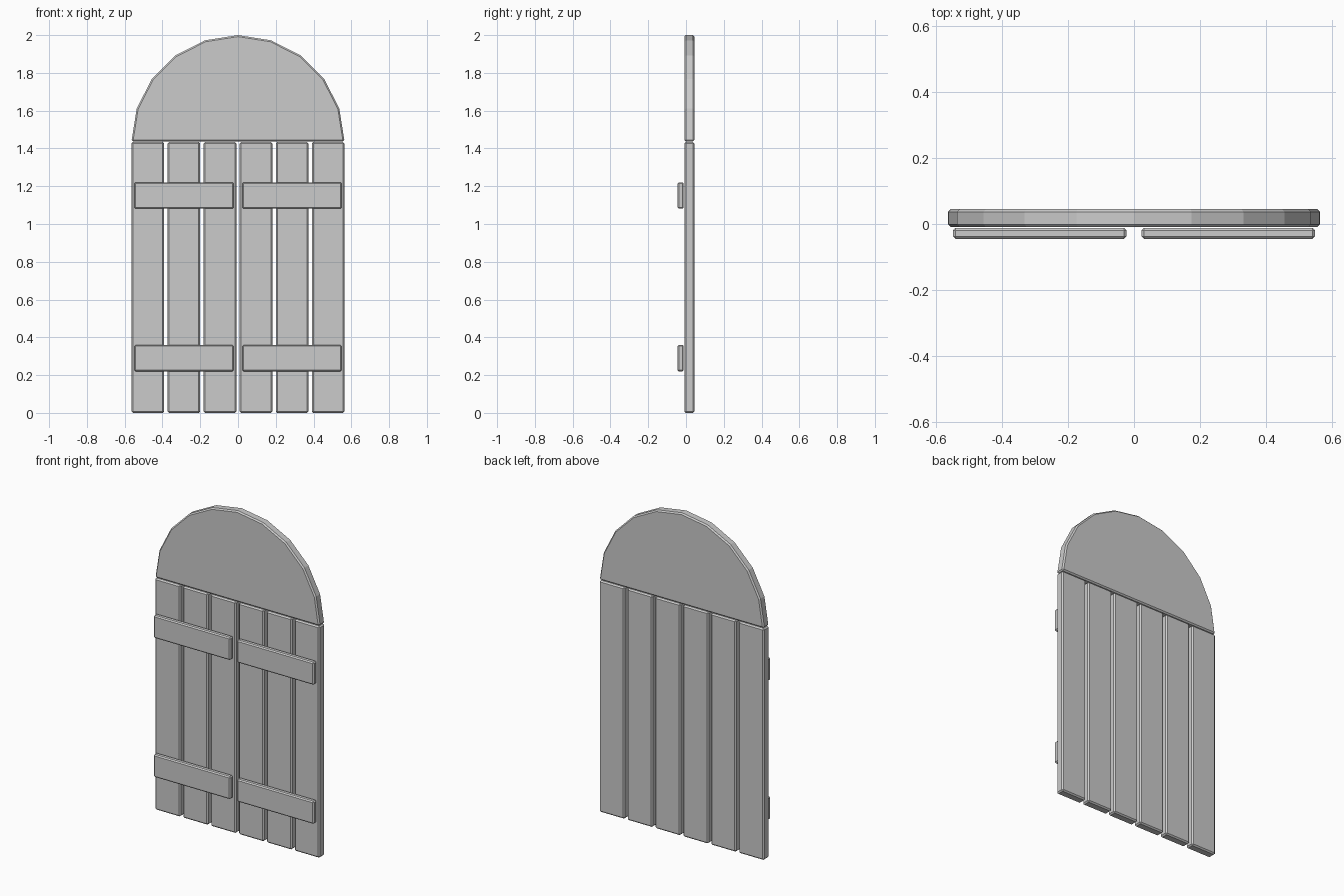
import bpy, bmesh, math

if "Cube" in bpy.data.objects:
    bpy.data.objects.remove(bpy.data.objects["Cube"])

BACK, FACE = 0.045, -0.009      # plank depth range
BATTEN_BACK, BATTEN_FRONT = -0.012, -0.045


def extrude_profile(name, pts, y0, y1, bevel):
    """Solid from an x-z outline, extruded from y0 to y1 with chamfered edges."""
    bm = bmesh.new()
    face = bm.faces.new([bm.verts.new((x, y0, z)) for x, z in pts])
    ext = bmesh.ops.extrude_face_region(bm, geom=[face])
    verts = [v for v in ext["geom"] if isinstance(v, bmesh.types.BMVert)]
    bmesh.ops.translate(bm, verts=verts, vec=(0, y1 - y0, 0))
    bmesh.ops.recalc_face_normals(bm, faces=bm.faces)
    mesh = bpy.data.meshes.new(name)
    bm.to_mesh(mesh)
    bm.free()
    obj = bpy.data.objects.new(name, mesh)
    bpy.context.collection.objects.link(obj)
    mod = obj.modifiers.new("chamfer", "BEVEL")
    mod.width = bevel
    mod.segments = 1
    mod.limit_method = "ANGLE"
    mod.angle_limit = math.radians(30)
    return obj


def board(name, x0, x1, z0, z1, y0, y1, bevel):
    return extrude_profile(name, [(x0, z0), (x1, z0), (x1, z1), (x0, z1)], y0, y1, bevel)


# Six vertical planks, three per door leaf
for i in range(6):
    cx = (i - 2.5) * 0.191
    board(f"plank_{i + 1}", cx - 0.0865, cx + 0.0865, 0, 1.434, FACE, BACK, 0.008)

# Horizontal battens across each leaf
for side, x0 in (("left", -0.549), ("right", 0.023)):
    for level, z0 in (("lower", 0.22), ("upper", 1.081)):
        board(f"{level}_batten_{side}", x0, x0 + 0.526, z0, z0 + 0.14,
              BATTEN_FRONT, BATTEN_BACK, 0.007)

# Half-round top panel with ten flat segments
R, ZC, N = 0.564, 1.437, 10
arc = [(R * math.cos(math.pi * k / N), ZC + (2 - ZC) * math.sin(math.pi * k / N))
       for k in range(N + 1)]
extrude_profile("arched_top", arc, FACE, BACK, 0.008)
